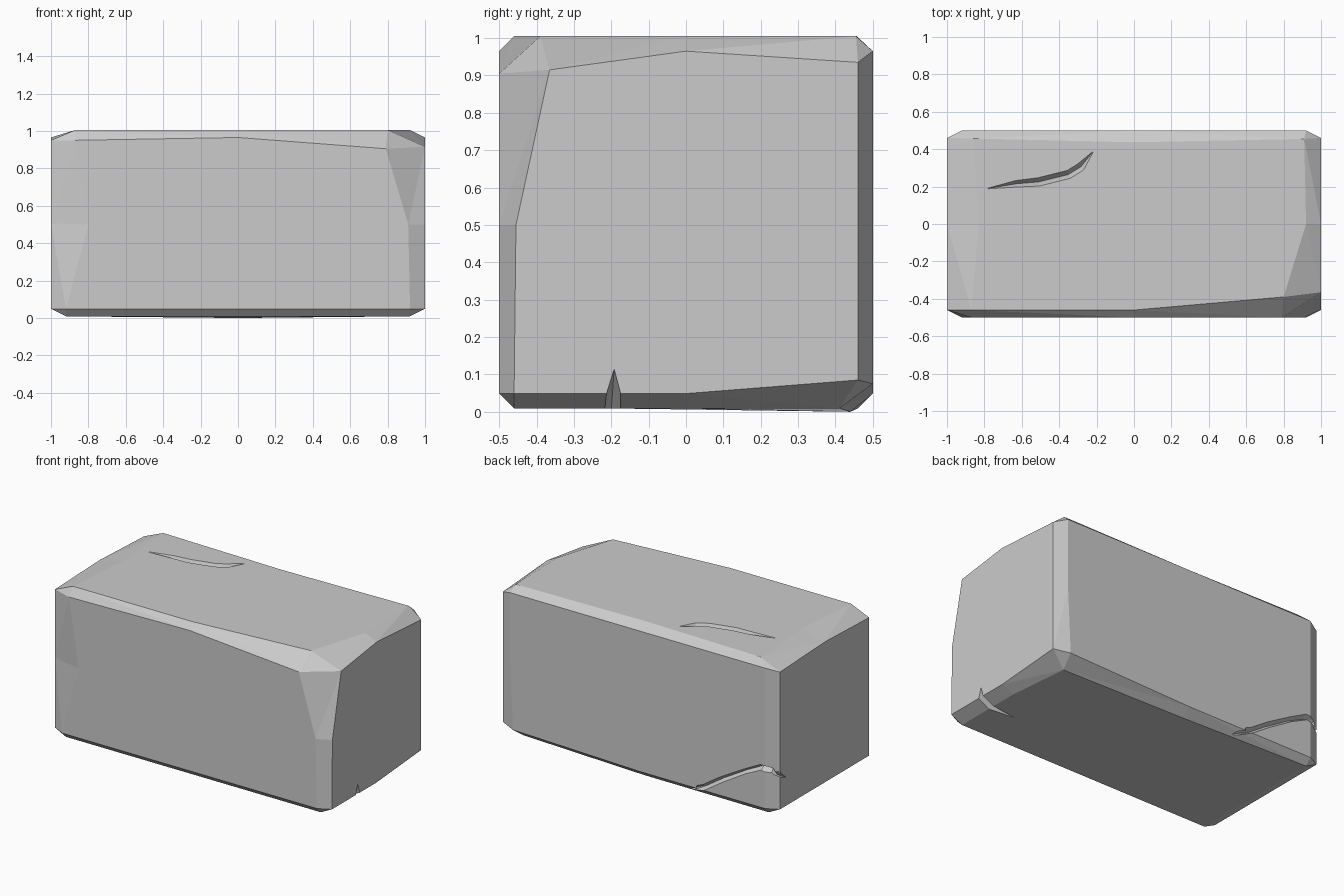
import bpy, bmesh
from itertools import product
from mathutils import Vector

if "Cube" in bpy.data.objects:
    bpy.data.objects.remove(bpy.data.objects["Cube"])

HALF = (1.0, 0.5, 0.498)
MID = Vector((0, 0, 0.507))
INSET = 0.92

# Chips: (face axis, cube lattice point) -> worn position on that face
WORN = {
    (1, (1, -1, 1)): (.79, -.5, .905), (1, (0, -1, 1)): (0, -.5, .965),
    (1, (-1, -1, 1)): (-.87, -.5, .95), (1, (1, -1, 0)): (.91, -.5, .5),
    (1, (-1, -1, 0)): (-.80, -.5, .5), (1, (1, 1, -1)): (.9, .5, .075),
    (0, (1, -1, 1)): (1, -.365, .915), (0, (1, 0, 1)): (1, 0, .965),
    (0, (1, 1, 1)): (1, .46, .935), (0, (1, 1, -1)): (1, .46, .085),
    (0, (1, -1, 0)): (1, -.455, .5), (0, (-1, -1, 1)): (-1, -.46, .95),
    (0, (-1, 1, 1)): (-1, .46, .945),
    (2, (1, -1, 1)): (.8, -.39, 1.005), (2, (1, 1, 1)): (.91, .455, 1.005),
    (2, (0, 1, 1)): (0, .437, 1.005), (2, (-1, 1, 1)): (-.86, .457, 1.005),
    (2, (-1, 0, 1)): (-.83, 0, 1.005), (2, (-1, -1, 1)): (-.87, -.46, 1.005),
    (2, (1, 1, -1)): (.88, .41, .009), (2, (0, 1, -1)): (0, .44, 0),
}


def finish(name, bm):
    bmesh.ops.recalc_face_normals(bm, faces=bm.faces)
    mesh = bpy.data.meshes.new(name)
    bm.to_mesh(mesh)
    bm.free()
    obj = bpy.data.objects.new(name, mesh)
    bpy.context.collection.objects.link(obj)
    return obj


def build_block():
    bm = bmesh.new()
    verts = {}

    def vert(axis, lat):
        key = (axis, tuple(lat))
        if key not in verts:
            co = WORN.get(key)
            if co is None:
                co = MID + Vector([HALF[i] * lat[i] * (1 if i == axis else INSET)
                                   for i in range(3)])
            verts[key] = bm.verts.new(co)
        return verts[key]

    # Six flat sides, each an octagon
    ring = [(-1, -1), (0, -1), (1, -1), (1, 0), (1, 1), (0, 1), (-1, 1), (-1, 0)]
    for axis, side in product(range(3), (-1, 1)):
        loop = []
        for u, v in ring:
            lat = [u, v]
            lat.insert(axis, side)
            loop.append(vert(axis, lat))
        bm.faces.new(loop)
    # Twelve worn edges, two quads each
    for axis in range(3):
        a, b = [i for i in range(3) if i != axis]
        for sa, sb, end in product((-1, 1), repeat=3):
            mid, tip = [0, 0, 0], [0, 0, 0]
            mid[a] = tip[a] = sa
            mid[b] = tip[b] = sb
            tip[axis] = end
            bm.faces.new((vert(a, mid), vert(a, tip), vert(b, tip), vert(b, mid)))
    # Eight corner triangles
    for lat in product((-1, 1), repeat=3):
        bm.faces.new([vert(i, lat) for i in range(3)])
    bmesh.ops.triangulate(bm, faces=[f for f in bm.faces if len(f.verts) == 4])
    return finish("stone_block", bm)


def crack_cutter(name, spine):
    """V-shaped groove along (point, outward normal, width) stations."""
    bm = bmesh.new()
    rows = []
    for i, (p, n, w) in enumerate(spine):
        p, n = Vector(p), Vector(n).normalized()
        along = Vector(spine[min(i + 1, len(spine) - 1)][0]) - Vector(spine[max(i - 1, 0)][0])
        across = along.cross(n).normalized() * w * 0.75
        rise = n * w * 0.5
        rows.append([bm.verts.new(c) for c in
                     (p + rise + across, p + rise - across, p - n * w)])
    for r, s in zip(rows, rows[1:]):
        for k in range(3):
            bm.faces.new((r[k], r[(k + 1) % 3], s[(k + 1) % 3], s[k]))
    bm.faces.new(rows[0])
    bm.faces.new(rows[-1])
    bmesh.ops.triangulate(bm, faces=bm.faces)
    return finish(name, bm)


def notch_cutter():
    bm = bmesh.new()
    pts = [(1.01, -.192, .118), (.73, -.2, .005), (1.01, -.235, -.02),
           (1.01, -.155, -.02), (.73, -.2, -.02)]
    for p in pts:
        bm.verts.new(p)
    bmesh.ops.convex_hull(bm, input=bm.verts)
    return finish("notch_cutter", bm)


block = build_block()

# Crack on the top, crack around the back left corner, notch under the right side
up, back, left = (0, 0, 1), (0, 1, 0), (-1, 0, 0)
top_crack = crack_cutter("top_crack_cutter", [
    ((-.78, .19, 1.005), up, .004), ((-.63, .215, 1.005), up, .035),
    ((-.51, .225, 1.005), up, .045), ((-.35, .265, 1.005), up, .045),
    ((-.285, .305, 1.005), up, .045), ((-.22, .385, 1.005), up, .004)])
back_crack = crack_cutter("back_crack_cutter", [
    ((-.36, .465, .01), (0, 1, -1), .01), ((-.48, .5, .07), back, .035),
    ((-.60, .5, .15), back, .035), ((-.77, .5, .25), back, .03),
    ((-.89, .5, .31), back, .035), ((-.96, .48, .30), (-.45, .9, 0), .03),
    ((-1, .455, .27), left, .025), ((-1, .40, .235), left, .004)])

for cutter in (top_crack, back_crack, notch_cutter()):
    cutter.hide_render = True
    cutter.hide_set(True)
    mod = block.modifiers.new(cutter.name, 'BOOLEAN')
    mod.operation = 'DIFFERENCE'
    mod.solver = 'EXACT'
    mod.object = cutter
